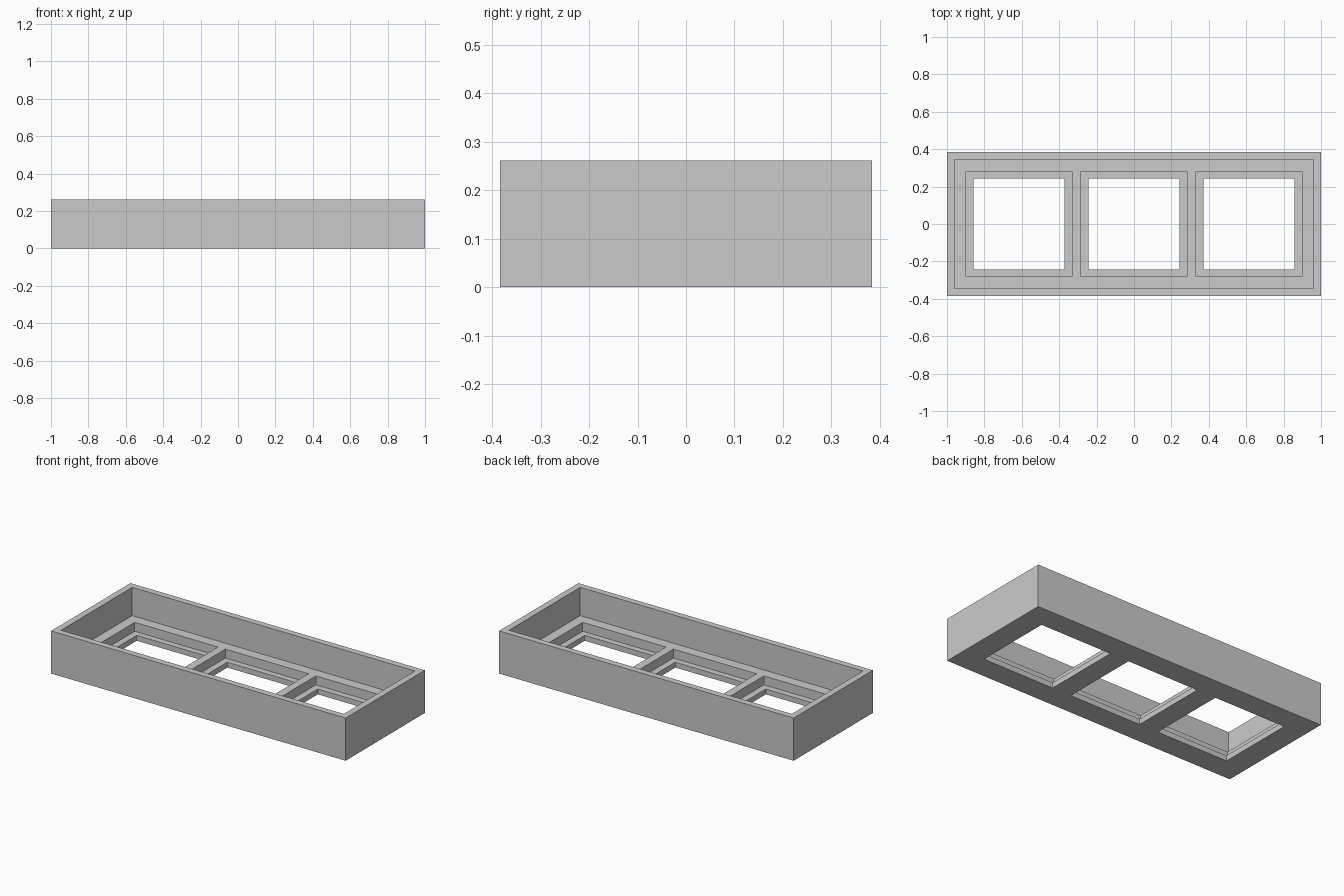
import bpy

default = bpy.data.objects.get("Cube")
if default:
    bpy.data.objects.remove(default, do_unlink=True)

# Plain grey plastic
grey = bpy.data.materials.new("light_grey")
grey.use_nodes = True
colour = (0.6, 0.6, 0.6, 1)
grey.diffuse_color = colour
grey.node_tree.nodes["Principled BSDF"].inputs["Base Color"].default_value = colour

HEIGHT, LEDGE, FLOOR = 0.262, 0.088, 0.033
PITCH = 0.615
ABOVE = HEIGHT + 0.1


def box(name, x, width, depth, bottom, top):
    bpy.ops.mesh.primitive_cube_add(size=1, location=(x, 0, (bottom + top) / 2))
    obj = bpy.context.object
    obj.name = name
    obj.scale = (width, depth, top - bottom)
    bpy.ops.object.transform_apply(location=True, rotation=False, scale=True)
    obj.data.materials.append(grey)
    return obj


# Outer block
frame = box("tray_frame", 0, 2, 0.768, 0, HEIGHT)

# Main recess, then a stepped pocket and a through opening for each bay
cutters = [box("recess_cutter", 0, 1.92, 0.69, LEDGE, ABOVE)]
for i in (-1, 0, 1):
    cutters.append(box("pocket_cutter", i * PITCH, 0.566, 0.562, FLOOR, ABOVE))
    cutters.append(box("opening_cutter", i * PITCH, 0.486, 0.486, -0.1, ABOVE))

bpy.ops.object.select_all(action="DESELECT")
bpy.context.view_layer.objects.active = frame
frame.select_set(True)
for cutter in cutters:
    cutter.hide_render = True
    cut = frame.modifiers.new("cut", "BOOLEAN")
    cut.operation = "DIFFERENCE"
    cut.solver = "EXACT"
    cut.object = cutter
    bpy.ops.object.modifier_apply(modifier=cut.name)
    bpy.data.objects.remove(cutter, do_unlink=True)

bpy.ops.object.shade_flat()
